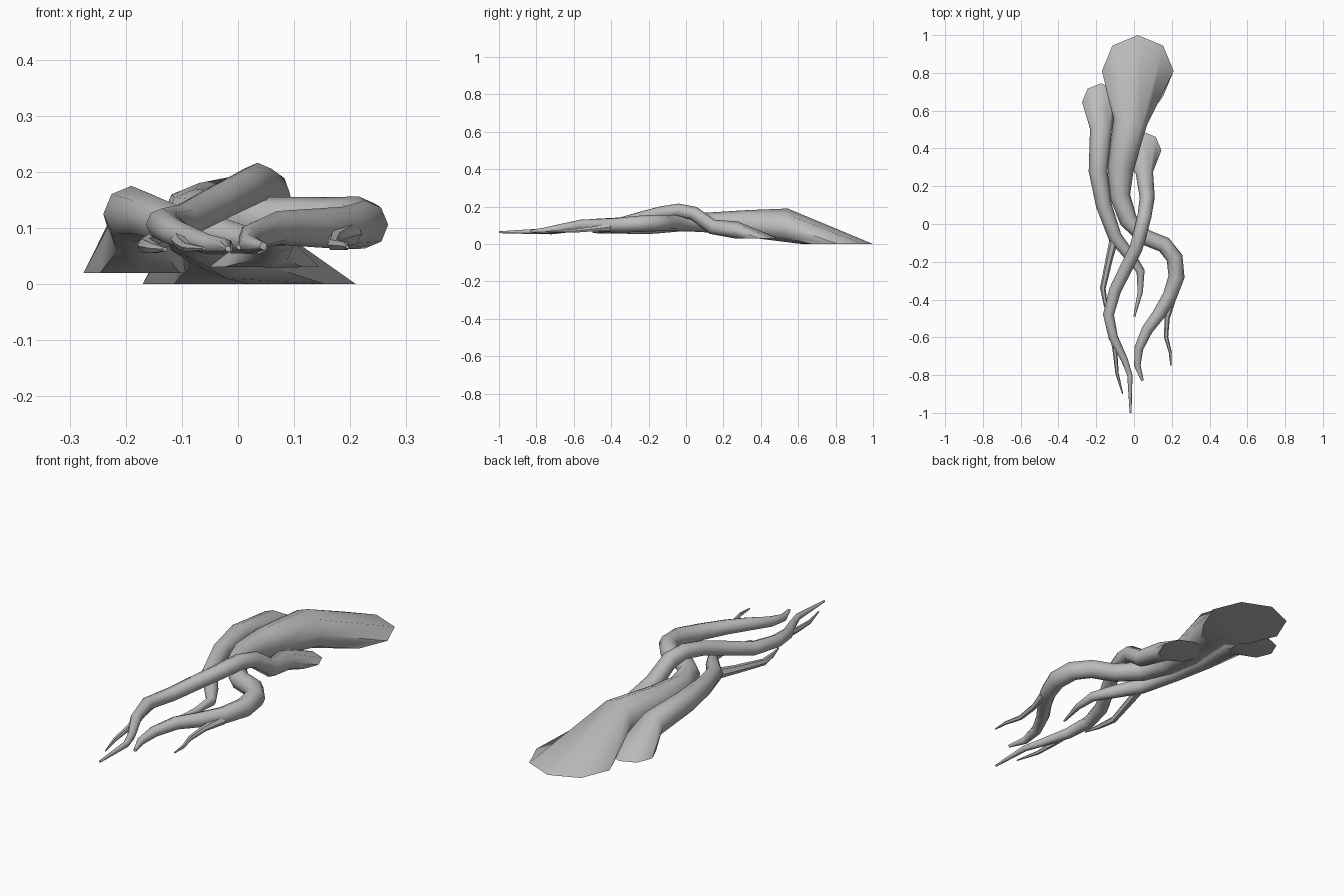
import bpy
import bmesh
import math
from mathutils import Vector

cube = bpy.data.objects.get("Cube")
if cube:
    bpy.data.objects.remove(cube, do_unlink=True)

UP = Vector((0, 0, 1))
BACK = Vector((0, 1, 0))

bark = bpy.data.materials.new("grey_bark")
bark.use_nodes = True
GREY = (0.5, 0.5, 0.5, 1)
bark.diffuse_color = GREY
bark.node_tree.nodes["Principled BSDF"].inputs["Base Color"].default_value = GREY


def add_ring(bm, centre, radius, side, up, sides):
    """One polygonal cross-section of a root."""
    ring = []
    for k in range(sides):
        angle = math.tau * k / sides
        offset = side * math.cos(angle) + up * math.sin(angle)
        ring.append(bm.verts.new(centre + offset * radius))
    return ring


def make_root(name, path, sides=8, flat_base=False):
    """Sweep a tapering tube along (x, y, z, radius) points and close both ends."""
    bm = bmesh.new()
    points = [Vector(p[:3]) for p in path]
    rings = []
    for i, centre in enumerate(points):
        if i == 0 and flat_base:
            # The cut end lies level with the ground
            side, up = Vector((-1, 0, 0)), BACK
        else:
            before = points[max(i - 1, 0)]
            after = points[min(i + 1, len(points) - 1)]
            if i == 1 and flat_base:
                before = centre
            tangent = (after - before).normalized()
            side = tangent.cross(UP).normalized()
            up = side.cross(tangent)
        rings.append(add_ring(bm, centre, path[i][3], side, up, sides))

    for a, b in zip(rings, rings[1:]):
        for k in range(sides):
            n = (k + 1) % sides
            bm.faces.new((a[k], a[n], b[n], b[k]))
    bm.faces.new(rings[0])
    bm.faces.new(rings[-1])
    bmesh.ops.recalc_face_normals(bm, faces=bm.faces[:])

    mesh = bpy.data.meshes.new(name)
    bm.to_mesh(mesh)
    bm.free()
    mesh.materials.append(bark)
    root = bpy.data.objects.new(name, mesh)
    bpy.context.collection.objects.link(root)

    bpy.ops.object.select_all(action='DESELECT')
    root.select_set(True)
    bpy.context.view_layer.objects.active = root
    bpy.ops.object.shade_smooth_by_angle(angle=math.radians(50))
    return root


# Thick central root, swinging out to the left and curling back in
make_root("main_root", [
    (.02, .81, 0, .19),
    (-.02, .54, .10, .09),
    (-.07, .30, .11, .07),
    (-.075, .15, .115, .055),
    (-.03, .02, .115, .048),
    (.06, -.07, .112, .043),
    (.16, -.11, .112, .043),
    (.215, -.18, .112, .044),
    (.225, -.28, .106, .043),
    (.19, -.38, .10, .038),
    (.13, -.48, .10, .034),
    (.07, -.56, .10, .03),
    (.025, -.66, .085, .024),
    (.018, -.75, .072, .017),
    (.045, -.83, .068, .007),
], flat_base=True)

# Right root, passing beneath the others
make_root("right_root", [
    (-.175, .645, .02, .10),
    (-.175, .50, .10, .058),
    (-.19, .28, .125, .05),
    (-.16, .10, .12, .042),
    (-.10, -.07, .10, .036),
    (-.02, -.17, .085, .03),
    (.035, -.25, .075, .022),
    (.033, -.36, .07, .014),
    (.002, -.49, .066, .005),
], flat_base=True)

# Left root, arching over the main one and reaching the furthest forward
make_root("left_root", [
    (.045, .39, .03, .10),
    (.055, .27, .075, .046),
    (.07, .14, .092, .04),
    (.055, .04, .165, .037),
    (.035, -.04, .18, .036),
    (.01, -.13, .167, .035),
    (-.04, -.23, .142, .034),
    (-.10, -.35, .11, .032),
    (-.135, -.48, .106, .029),
    (-.11, -.60, .09, .025),
    (-.05, -.72, .07, .018),
    (-.022, -.80, .067, .014),
    (-.018, -1, .063, .005),
], flat_base=True)

# Thin rootlets splitting from each root
make_root("main_rootlet", [
    (.20, -.40, .09, .022),
    (.175, -.50, .08, .014),
    (.17, -.60, .07, .011),
    (.192, -.68, .068, .008),
    (.195, -.75, .066, .003),
], sides=6)

make_root("right_rootlet", [
    (-.10, -.06, .10, .025),
    (-.13, -.18, .085, .019),
    (-.165, -.34, .068, .015),
    (-.15, -.43, .064, .010),
    (-.13, -.50, .062, .004),
], sides=6)

make_root("left_rootlet", [
    (-.11, -.58, .088, .018),
    (-.10, -.68, .072, .012),
    (-.09, -.79, .065, .009),
    (-.06, -.90, .063, .003),
], sides=6)
